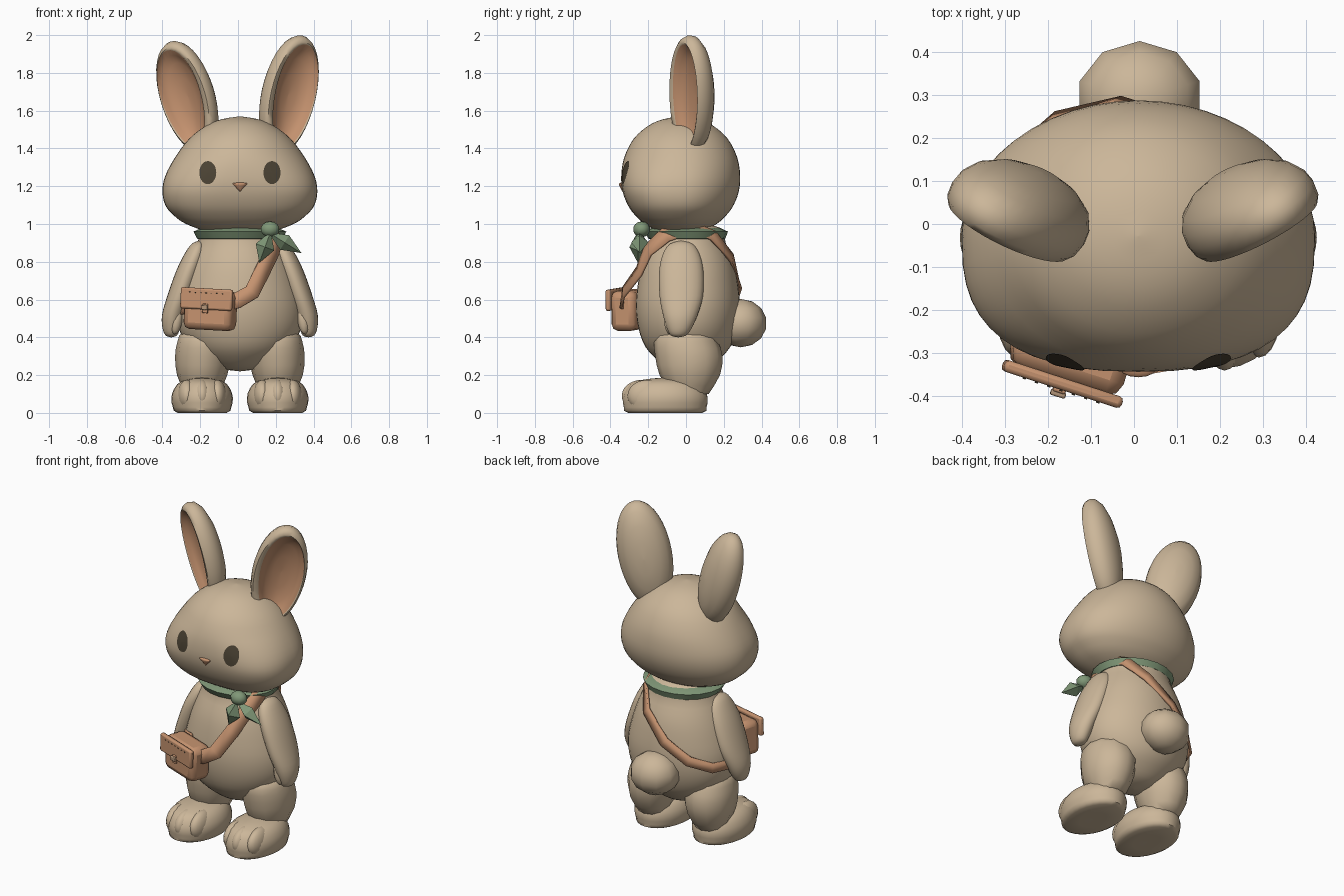
import bpy, bmesh
from math import sin, cos, pi, radians
from mathutils import Matrix, Vector
from mathutils.bvhtree import BVHTree

if "Cube" in bpy.data.objects:
    bpy.data.objects.remove(bpy.data.objects["Cube"])

MID = 0.01  # symmetry plane of the figure


def material(name, rgb):
    m = bpy.data.materials.new(name)
    m.use_nodes = True
    m.diffuse_color = (*rgb, 1)
    m.node_tree.nodes["Principled BSDF"].inputs["Base Color"].default_value = (*rgb, 1)
    return m


FUR = material("beige fur", (0.6, 0.47, 0.32))
LEATHER = material("tan leather", (0.56, 0.29, 0.16))
GREEN = material("sage cloth", (0.215, 0.31, 0.185))
DARK = material("dark brown", (0.07, 0.055, 0.034))
BRASS = material("pale brass", (0.45, 0.3, 0.19))


def finish(bm, name, mats, sharp=60):
    bmesh.ops.recalc_face_normals(bm, faces=bm.faces)
    me = bpy.data.meshes.new(name)
    bm.to_mesh(me)
    bm.free()
    for m in mats:
        me.materials.append(m)
    me.shade_smooth()
    me.set_sharp_from_angle(angle=radians(sharp))
    ob = bpy.data.objects.new(name, me)
    bpy.context.collection.objects.link(ob)
    return ob


def resample(rows, steps):
    """Catmull-Rom spline through rows of numbers."""
    out = []
    for i in range(len(rows) - 1):
        a, b, c, d = (rows[max(0, min(len(rows) - 1, i + k))] for k in (-1, 0, 1, 2))
        for j in range(steps):
            t = j / steps
            out.append([q + t / 2 * (r - p + t * (2 * p - 5 * q + 4 * r - s + t * (3 * (q - r) + s - p)))
                        for p, q, r, s in zip(a, b, c, d)])
    return out + [list(rows[-1])]


def skin(bm, loops):
    """Bridge closed loops of points; the end loops are capped."""
    rings = [[bm.verts.new(p) for p in loop] for loop in loops]
    n = len(rings[0])
    for a, b in zip(rings, rings[1:]):
        for i in range(n):
            bm.faces.new((a[i], a[(i + 1) % n], b[(i + 1) % n], b[i]))
    bm.faces.new(rings[0])
    bm.faces.new(rings[-1])
    return rings


def loft(name, rows, mat, segs=32, steps=3, side=1, front=lambda z: 2, sharp=60):
    """Stack of oval rings (z, rx, ry, cx, cy); front(z) sets how square the front is."""
    bm = bmesh.new()
    loops = []
    for z, rx, ry, cx, cy in resample(rows, steps):
        rx, ry = max(rx, 0.001), max(ry, 0.001)
        loop = []
        for i in range(segs):
            c, s = cos(2 * pi * i / segs), sin(2 * pi * i / segs)
            e = 2 / front(z) if s < 0 else 1
            x = abs(c) ** e * (1 if c > 0 else -1)
            y = abs(s) ** e * (1 if s > 0 else -1)
            loop.append((MID + side * (cx + rx * x), cy + ry * y, z))
        loops.append(loop)
    skin(bm, loops)
    return finish(bm, name, [mat], sharp)


def ball(name, loc, radii, mat, segs=20, rings=12, tilt=0, sharp=60):
    bm = bmesh.new()
    mtx = Matrix.Translation(loc) @ Matrix.Rotation(radians(tilt), 4, 'Y') @ Matrix.Diagonal((*radii, 1))
    bmesh.ops.create_uvsphere(bm, u_segments=segs, v_segments=rings, radius=1, matrix=mtx)
    return finish(bm, name, [mat], sharp)


# Head (square muzzle, round brow) and torso
head = loft("head", [(z, rx, ry, 0, -0.028) for z, rx, ry in (
    (0.945, 0, 0), (0.955, 0.15, 0.1), (1.0, 0.285, 0.19), (1.05, 0.355, 0.245), (1.1, 0.395, 0.28),
    (1.17, 0.41, 0.307), (1.25, 0.397, 0.315), (1.35, 0.345, 0.3), (1.45, 0.27, 0.25),
    (1.52, 0.18, 0.172), (1.555, 0.095, 0.092), (1.57, 0, 0))], FUR, segs=48,
    front=lambda z: 2 + 0.7 * max(0, min(1, (1.38 - z) / 0.2)))
TORSO = [(z, rx, ry, 0, 0.01) for z, rx, ry in (
    (0.22, 0, 0), (0.235, 0.1, 0.09), (0.28, 0.19, 0.16), (0.35, 0.27, 0.225), (0.45, 0.325, 0.262),
    (0.57, 0.335, 0.275), (0.7, 0.305, 0.262), (0.8, 0.27, 0.24), (0.9, 0.225, 0.2),
    (0.98, 0.185, 0.17), (1.02, 0, 0))]
loft("torso", TORSO, FUR, segs=40)
ball("tail", (MID + 0.003, 0.29, 0.475), (0.15, 0.138, 0.128), FUR, 10, 7)

# Limbs
for side, word in ((1, "left"), (-1, "right")):
    loft(word + "_arm", [(0.912, 0, 0, 0.215, -0.025), (0.895, 0.035, 0.06, 0.22, -0.025),
                         (0.84, 0.057, 0.098, 0.237, -0.025), (0.75, 0.066, 0.117, 0.272, -0.025),
                         (0.62, 0.066, 0.115, 0.318, -0.025), (0.52, 0.06, 0.092, 0.352, -0.03),
                         (0.45, 0.047, 0.066, 0.363, -0.035), (0.41, 0.03, 0.04, 0.363, -0.04),
                         (0.4, 0, 0, 0.363, -0.04)], FUR, 24, side=side)
    ball(word + "_thumb", (MID + side * 0.335, -0.085, 0.49), (0.03, 0.03, 0.075), FUR, 12, 8, side * -8)
    loft(word + "_leg", [(0.1, 0.09, 0.1, 0.2, 0.02), (0.2, 0.133, 0.16, 0.2, 0.02),
                         (0.3, 0.148, 0.178, 0.195, 0.015), (0.38, 0.14, 0.168, 0.19, 0),
                         (0.43, 0.12, 0.13, 0.18, 0), (0.46, 0, 0, 0.18, 0)], FUR, 12, 2, side)
    loft(word + "_foot", [(0, 0, 0, 0.2, -0.11), (0, 0.13, 0.195, 0.2, -0.11),
                          (0.03, 0.155, 0.219, 0.2, -0.11), (0.08, 0.163, 0.225, 0.2, -0.11),
                          (0.13, 0.147, 0.205, 0.2, -0.11), (0.17, 0.105, 0.155, 0.2, -0.11),
                          (0.188, 0, 0, 0.2, -0.11)], FUR, 28, 2, side)
    for k in (-1, 0, 1):
        ball(word + "_toe", (MID + side * (0.2 + 0.08 * k), -0.235 + 0.03 * abs(k), 0.09),
             (0.05, 0.105, 0.085), FUR, 20, 12)

# Ears: concentric outlines running from the back, over the rim, into the cupped inside
for side, word, tilt, size, x, z in ((1, "left", 13, 0.324, 0.258, 1.685), (-1, "right", 17, 0.307, -0.257, 1.676)):
    bm = bmesh.new()
    place = (Matrix.Translation((x, 0.042, z)) @ Matrix.Rotation(radians(side * tilt), 4, 'Y')
             @ Matrix.Rotation(radians(side * 32), 4, 'Z'))
    section = [(0.002, 0.09), (0.3, 0.086), (0.6, 0.07), (0.85, 0.042), (0.97, 0.01), (1, -0.02),
               (0.97, -0.05), (0.9, -0.066), (0.79, -0.062), (0.69, -0.035), (0.56, -0.015), (0.3, 0), (0.002, 0.005)]
    loops = []
    for k, (s, depth) in enumerate(section):
        loop = []
        for i in range(36):
            a = 2 * pi * i / 36
            w = 0.155 * (1 + (0.1 if k > 7 else 0.02) * sin(a))
            out = 0.012 if k > 7 else 0
            tall = 1.1 if k > 7 else 1
            loop.append(place @ Vector((side * out + s * w * cos(a), depth, s * tall * size * sin(a))))
        loops.append(loop)
    inner = {v for ring in skin(bm, loops)[8:] for v in ring}
    for f in bm.faces:
        f.material_index = int(all(v in inner for v in f.verts))
    finish(bm, word + "_ear", [FUR, LEATHER])

# Eyes: thin plates laid on the face
tree = BVHTree.FromPolygons([v.co for v in head.data.vertices], [tuple(p.vertices) for p in head.data.polygons])
for side, word in ((1, "left"), (-1, "right")):
    bm = bmesh.new()
    loops = []
    for s in (1, 0.6, 0.02):
        loop = []
        for i in range(28):
            a = 2 * pi * i / 28
            start = Vector((MID + side * 0.17 + s * 0.045 * cos(a), -1, 1.272 + s * 0.061 * sin(a)))
            hit = tree.ray_cast(start, Vector((0, 1, 0)))[0]
            loop.append(hit - Vector((0, 0.005, 0)))
        loops.append(loop)
    skin(bm, loops)
    finish(bm, word + "_eye", [DARK])

loft("nose", [(1.172, 0, 0, 0, -0.336), (1.205, 0.034, 0.018, 0, -0.336),
              (1.216, 0.04, 0.017, 0, -0.336), (1.221, 0, 0, 0, -0.336)], LEATHER, 12, 2)

# Neckerchief
loft("neckerchief", [(0.918, 0.19, 0.17, 0, 0), (0.922, 0.226, 0.203, 0, 0.005), (0.96, 0.246, 0.222, 0, 0),
                     (0.98, 0.2, 0.18, 0, 0)], GREEN, 20, 1, sharp=40)
ball("kerchief_knot", (0.17, -0.235, 0.972), (0.052, 0.045, 0.042), GREEN, 10, 7)
ball("kerchief_end_inner", (0.143, -0.255, 0.878), (0.052, 0.045, 0.088), GREEN, 4, 2, 20, 15)
ball("kerchief_end_outer", (0.247, -0.245, 0.902), (0.045, 0.045, 0.105), GREEN, 4, 2, -58, 15)

# Shoulder strap: ribbon wrapped round the torso (degrees, height, distance factor)
course = [(-105, 0.57, 1.2), (-92, 0.595, 1.27), (-81, 0.64, 1.27), (-68, 0.75, 1.1), (-54, 0.86, 1.22),
          (-32, 0.945, 1.12), (10, 0.98, 1.04), (40, 0.94, 1.06), (70, 0.82, 1.07), (100, 0.68, 1.05),
          (125, 0.58, 1.04), (150, 0.53, 1.03), (180, 0.52, 1.03), (210, 0.57, 1.01), (235, 0.61, 1.02)]
fine = resample(TORSO, 8)
path = []
for deg, z, k in course:
    row = min(fine, key=lambda r: abs(r[0] - z))
    a = radians(deg)
    path.append((Vector((MID + k * row[1] * cos(a), 0.01 + k * row[2] * sin(a), z)), Vector((cos(a), sin(a), 0.2))))
bm = bmesh.new()
edges = []
for i, (p, normal) in enumerate(path):
    along = path[(i + 1) % len(path)][0] - path[i - 1][0]
    across = along.cross(normal).normalized() * (0.042 if p.y < -0.1 else 0.029)
    edges.append((bm.verts.new(p + across), bm.verts.new(p - across)))
for a, b in zip(edges, edges[1:] + edges[:1]):
    bm.faces.new((a[0], a[1], b[1], b[0]))
strap = finish(bm, "shoulder_strap", [LEATHER], 30)
mod = strap.modifiers.new("thickness", 'SOLIDIFY')
mod.thickness, mod.offset = 0.014, 0

# Satchel
bag = (Matrix.Translation((-0.145, -0.297, 0.553)) @ Matrix.Rotation(radians(-18), 4, 'Z')
       @ Matrix.Rotation(radians(3), 4, 'Y'))


def box(name, loc, size, mat, bevel):
    bm = bmesh.new()
    bmesh.ops.create_cube(bm, size=1, matrix=bag @ Matrix.Translation(loc) @ Matrix.Diagonal((*size, 1)))
    ob = finish(bm, name, [mat], 40)
    mod = ob.modifiers.new("rounding", 'BEVEL')
    mod.width, mod.segments = bevel, 2


box("satchel_body", (0, 0, -0.008), (0.27, 0.14, 0.212), LEATHER, 0.035)
box("satchel_flap", (0, -0.077, 0.05), (0.288, 0.028, 0.112), LEATHER, 0.01)
box("clasp_strap", (0, -0.09, 0.0), (0.03, 0.018, 0.05), LEATHER, 0.004)
box("clasp", (0, -0.102, 0.005), (0.036, 0.014, 0.026), BRASS, 0.004)
for i in range(7):
    box("flap_stitch", (-0.09 + 0.03 * i, -0.091, 0.082), (0.008, 0.006, 0.004), DARK, 0.001)
